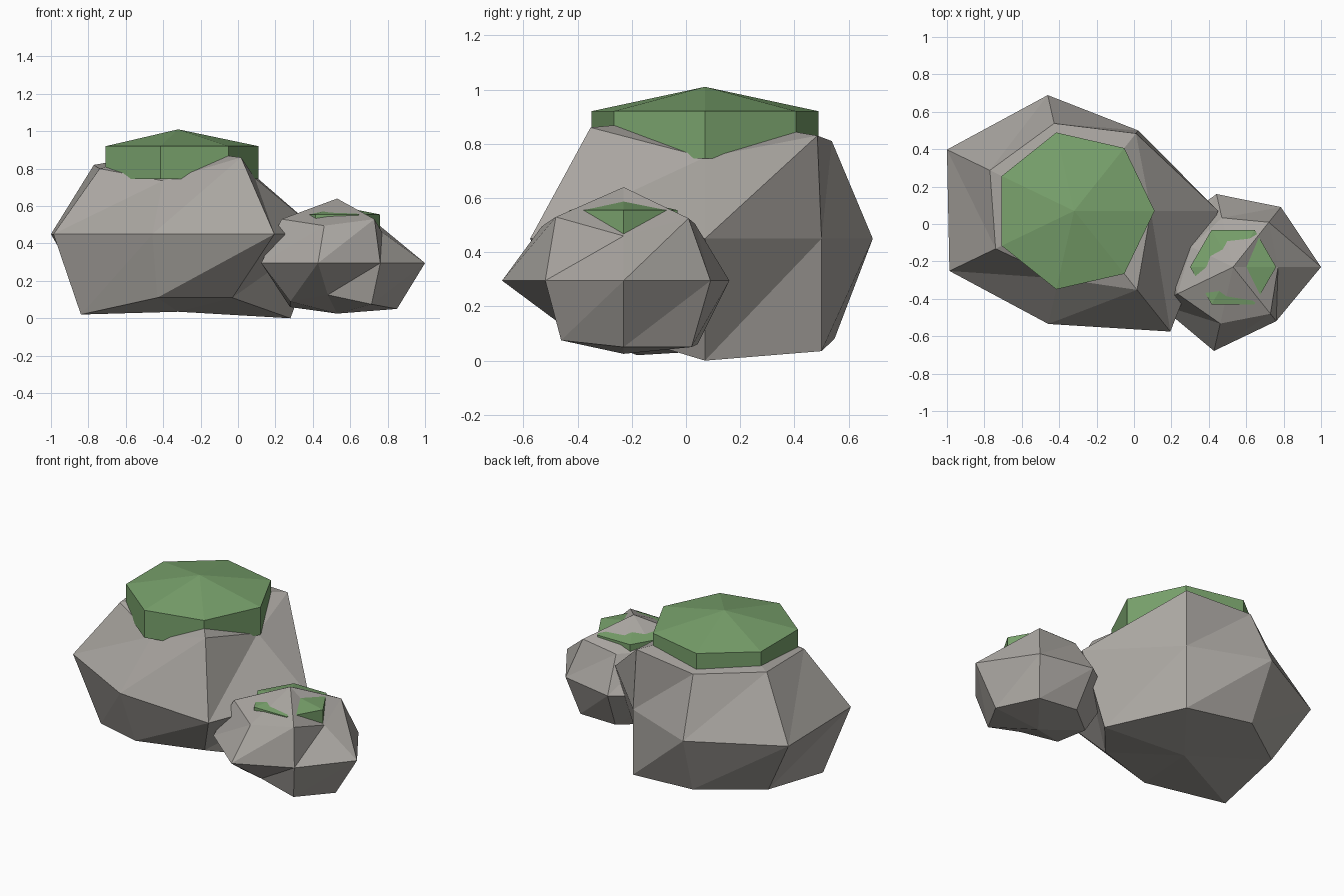
import bpy, bmesh
from math import cos, sin, tau

cube = bpy.data.objects.get("Cube")
if cube:
    bpy.data.objects.remove(cube, do_unlink=True)


def material(name, colour):
    mat = bpy.data.materials.new(name)
    mat.use_nodes = True
    mat.diffuse_color = (*colour, 1)
    bsdf = next(n for n in mat.node_tree.nodes if n.type == 'BSDF_PRINCIPLED')
    bsdf.inputs["Base Color"].default_value = (*colour, 1)
    bsdf.inputs["Roughness"].default_value = 0.9
    return mat


def ring_solid(name, mat, centre, bottom, rings, top):
    """Stack rings of (radius, height) points between two poles, flat shaded."""
    bm = bmesh.new()
    cx, cy = centre
    n = len(rings[0])
    low = bm.verts.new((cx, cy, bottom))
    high = bm.verts.new((cx, cy, top))
    rows = [[bm.verts.new((cx + r * cos(tau * k / n), cy + r * sin(tau * k / n), z))
             for k, (r, z) in enumerate(ring)] for ring in rings]
    for k in range(n):
        j = (k + 1) % n
        bm.faces.new((low, rows[0][j], rows[0][k]))
        bm.faces.new((high, rows[-1][k], rows[-1][j]))
        # Side facets all split along the same rising diagonal
        for a, b in zip(rows, rows[1:]):
            bm.faces.new((a[k], a[j], b[j]))
            bm.faces.new((a[k], b[j], b[k]))
    bmesh.ops.recalc_face_normals(bm, faces=bm.faces)
    mesh = bpy.data.meshes.new(name)
    bm.to_mesh(mesh)
    bm.free()
    mesh.materials.append(mat)
    obj = bpy.data.objects.new(name, mesh)
    bpy.context.collection.objects.link(obj)
    return obj


def level(z, radii):
    return [(r, z) for r in radii]


stone = material("warm grey stone", (0.40, 0.38, 0.355))
moss = material("moss green", (0.19, 0.36, 0.15))

# Large boulder: uneven foot, level waist, uneven shoulder
big = (-0.32, 0.07)
ring_solid("large_boulder", stone, big, 0.035, [
    [(.6, .0), (.55, .035), (.49, .08), (.52, .08), (.577, .02), (.5, .11), (.465, .11)],
    level(.45, (.77, .55, .635, .755, .74, .62, .825)),
    [(.41, .75), (.53, .83), (.48, .81), (.5, .82), (.466, .8), (.37, .735), (.54, .86)],
], 0.9)

# Small boulder leaning against it
small = (0.53, -0.23)
ring_solid("small_boulder", stone, small, 0.025, [
    [(.32, .05), (.32, .05), (.28, .06), (.28, .06), (.277, .09), (.225, .125), (.295, .075)],
    level(.295, (.47, .41, .4, .42, .45, .46, .37)),
    [(.24, .46), (.306, .525), (.27, .505), (.25, .51), (.33, .53), (.31, .495), (.32, .53)],
], 0.64)

# Moss caps: shallow cones on straight-sided drums
for name, centre, sides, radius, base, rim, peak in (
        ("large_moss_cap", big, 7, .43, .745, .92, 1.01),
        ("small_moss_cap", small, 6, .23, .46, .555, .601)):
    ring_solid(name, moss, centre, base,
               [level(base, [radius] * sides), level(rim, [radius] * sides)], peak)
